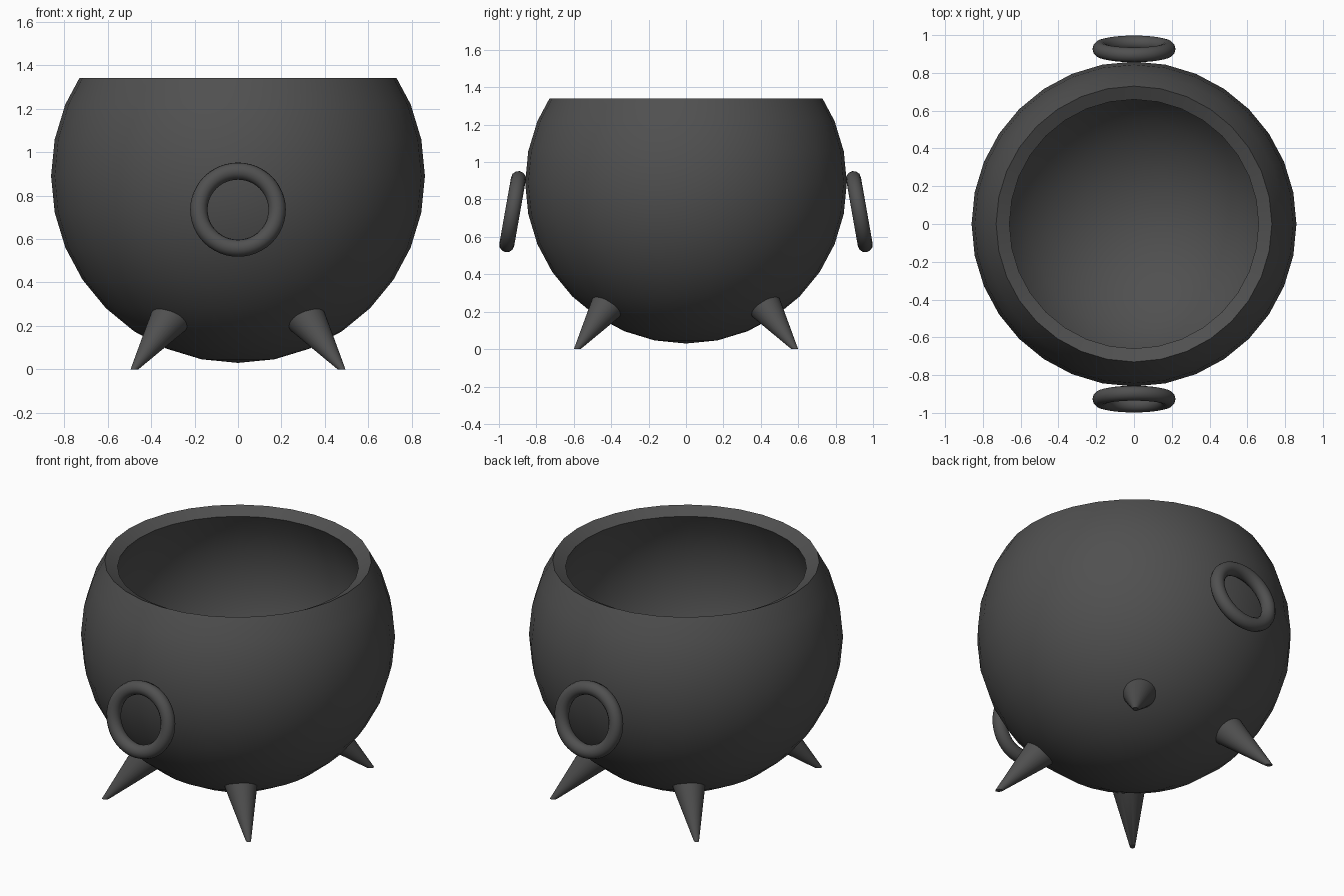
import bpy, bmesh
from math import radians
from mathutils import Vector, Matrix

if "Cube" in bpy.data.objects:
    bpy.data.objects.remove(bpy.data.objects["Cube"])

iron = bpy.data.materials.new("dark_iron")
iron.diffuse_color = (0.08, 0.08, 0.08, 1)
iron.use_nodes = True
iron.node_tree.nodes["Principled BSDF"].inputs["Base Color"].default_value = iron.diffuse_color


def add_object(name, bm):
    mesh = bpy.data.meshes.new(name)
    bm.to_mesh(mesh)
    bm.free()
    ob = bpy.data.objects.new(name, mesh)
    bpy.context.collection.objects.link(ob)
    bpy.ops.object.select_all(action='DESELECT')
    ob.select_set(True)
    bpy.context.view_layer.objects.active = ob
    return ob


def finish(ob):
    ob.data.materials.append(iron)
    bpy.ops.object.shade_smooth_by_angle(angle=radians(35))


def cut(bm, z, **kw):
    geom = bm.verts[:] + bm.edges[:] + bm.faces[:]
    return bmesh.ops.bisect_plane(bm, geom=geom, plane_co=(0, 0, z),
                                  plane_no=(0, 0, 1), **kw)


# Bowl: sphere with the top sliced off, thickened inwards
bm = bmesh.new()
bmesh.ops.create_uvsphere(bm, u_segments=32, v_segments=16, radius=0.86,
                          matrix=Matrix.Translation((0, 0, 0.89)))
cut(bm, 1.34, clear_outer=True)
bowl = add_object("bowl", bm)
wall = bowl.modifiers.new("wall", 'SOLIDIFY')
wall.thickness = 0.08
wall.offset = -1
bpy.ops.object.modifier_apply(modifier="wall")
finish(bowl)

# Ring handles, front and back, leaning against the bowl
for name, s in (("front_handle", -1), ("back_handle", 1)):
    bpy.ops.mesh.primitive_torus_add(
        location=(0, s * 0.927, 0.735), rotation=(radians(90 + s * 10), 0, 0),
        major_radius=0.18, minor_radius=0.04,
        major_segments=48, minor_segments=12)
    handle = bpy.context.object
    handle.name = name
    finish(handle)

# Four splayed spike legs, trimmed flat at the ground
for sx, side in ((-1, "left"), (1, "right")):
    for sy, end in ((-1, "front"), (1, "back")):
        axis = Vector((-sx * 0.5, -sy * 0.5, 0.7071)).normalized()
        foot = Vector((sx * 0.48, sy * 0.585, 0))
        low, high = -0.03, 0.335
        bm = bmesh.new()
        place = (Matrix.Translation(foot + axis * (low + high) / 2)
                 @ axis.to_track_quat('Z', 'Y').to_matrix().to_4x4())
        bmesh.ops.create_cone(bm, cap_ends=True, segments=32, radius1=0.007,
                              radius2=0.092, depth=high - low, matrix=place)
        cut(bm, 0, clear_inner=True)
        rim = [e for e in bm.edges if e.is_boundary]
        bmesh.ops.holes_fill(bm, edges=rim)
        bmesh.ops.recalc_face_normals(bm, faces=bm.faces[:])
        finish(add_object(f"{end}_{side}_leg", bm))
